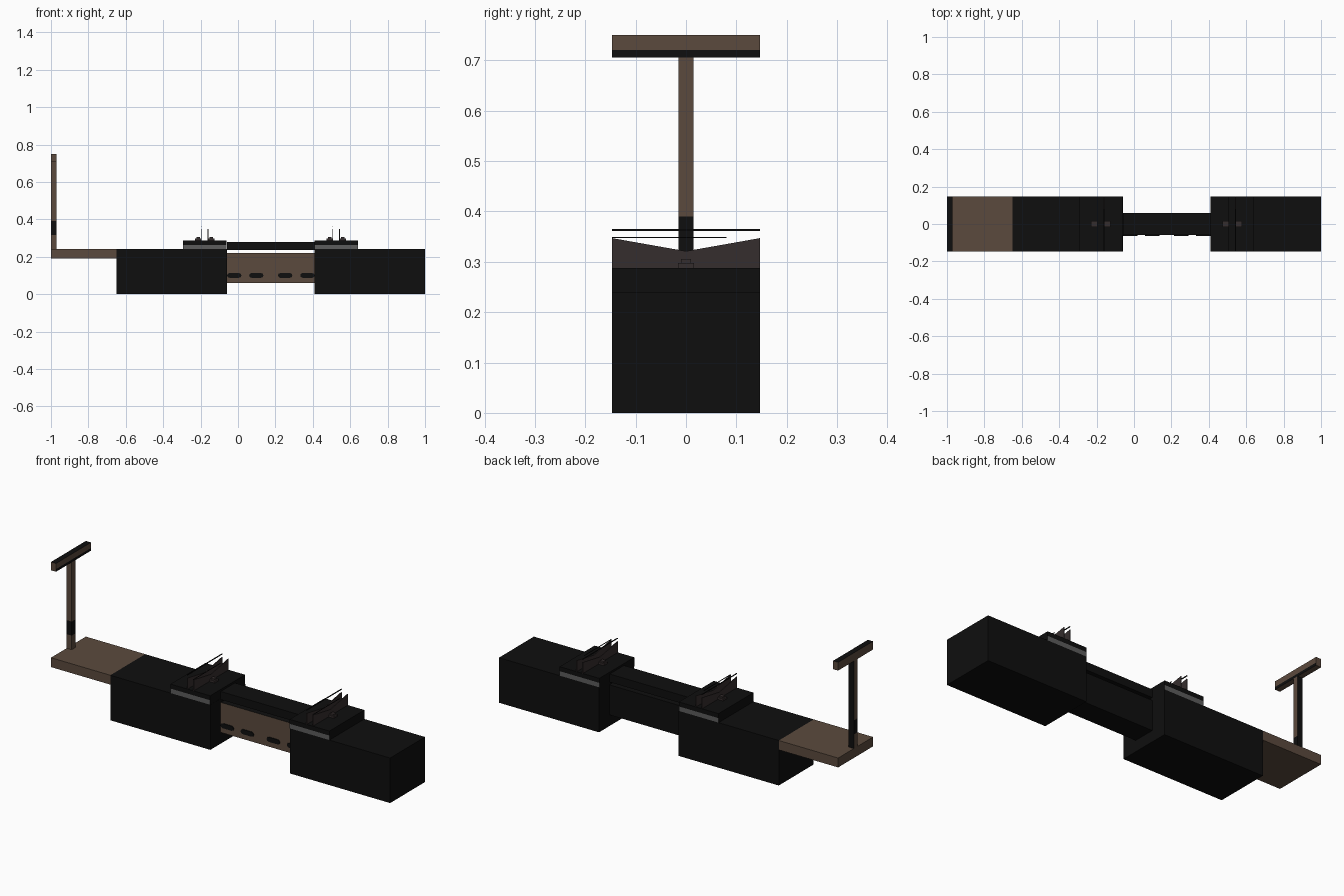
import bpy, bmesh, math

if "Cube" in bpy.data.objects:
    bpy.data.objects.remove(bpy.data.objects["Cube"])


def material(name, rgb):
    m = bpy.data.materials.new(name)
    m.diffuse_color = (*rgb, 1)
    m.use_nodes = True
    m.node_tree.nodes["Principled BSDF"].inputs["Base Color"].default_value = m.diffuse_color
    return m


BLACK = material("matt black", (0.0045, 0.0045, 0.0045))
BROWN = material("dull brown", (0.105, 0.068, 0.047))
GREY = material("mid grey", (0.11, 0.11, 0.11))
DARK = material("dark steel", (0.036, 0.027, 0.027))


def finish(name, bm, mats, rule=None):
    bmesh.ops.recalc_face_normals(bm, faces=bm.faces)
    bm.normal_update()
    me = bpy.data.meshes.new(name)
    for f in bm.faces:
        if rule:
            f.material_index = rule(f.normal, f.calc_center_median())
    bm.to_mesh(me)
    bm.free()
    for m in mats:
        me.materials.append(m)
    ob = bpy.data.objects.new(name, me)
    bpy.context.collection.objects.link(ob)
    return ob


def box(name, x, y, z, mats, rule=None, cuts=()):
    """Box from ranges; cuts are heights where the walls are split for colour."""
    bm = bmesh.new()
    bmesh.ops.create_cube(bm, size=1)
    for v in bm.verts:
        v.co = [r[0] if c < 0 else r[1] for c, r in zip(v.co, (x, y, z))]
    for h in cuts:
        bmesh.ops.bisect_plane(bm, geom=bm.verts[:] + bm.edges[:] + bm.faces[:],
                               plane_co=(0, 0, h), plane_no=(0, 0, 1))
    return finish(name, bm, mats, rule)


def prism(name, pts, axis, a, b, mat):
    """Extrude a 2D profile along x (points are y,z) or y (points are x,z)."""
    bm = bmesh.new()
    put = (lambda p, d: (d, p[0], p[1])) if axis == "x" else (lambda p, d: (p[0], d, p[1]))
    face = bm.faces.new([bm.verts.new(put(p, a)) for p in pts])
    ext = bmesh.ops.extrude_face_region(bm, geom=[face])
    for v in ext["geom"]:
        if isinstance(v, bmesh.types.BMVert):
            v.co["xy".index(axis)] = b
    return finish(name, bm, [mat])


W = 0.147
FULL = (-W, W)

# Two heavy blocks
box("handle_end_block", (-0.65, -0.06), FULL, (0, 0.24), [BLACK])
box("far_end_block", (0.41, 1.0), FULL, (0, 0.24), [BLACK])

# Link between the blocks: front panel is brown, the rest black
box("link_beam", (-0.06, 0.41), (-0.06, 0.06), (0.06, 0.22), [BLACK, BROWN],
    lambda n, c: 1 if n.y < -0.5 else 0)
box("top_rail", (-0.06, 0.41), (-0.06, 0.06), (0.235, 0.278), [BLACK])

# Rounded slots on the link panel
for i, cx in enumerate((-0.02, 0.098, 0.252, 0.371)):
    r, half = 0.0125, 0.026
    pts = []
    for side in (1, -1):
        for k in range(5):
            t = -math.pi / 2 + math.pi * k / 4
            pts.append((cx + side * (half + r * math.cos(t)), 0.1 + side * r * math.sin(t)))
    prism(f"slot_{i + 1}", pts, "y", -0.064, -0.059, BLACK)

# Pads carrying notched cradles
for label, cx in (("left", -0.178), ("right", 0.525)):
    box(f"{label}_pad", (cx - 0.117, cx + 0.117), FULL, (0.24, 0.288), [BLACK, GREY],
        lambda n, c: 1 if abs(n.y) > 0.5 and c.z < 0.264 else 0, cuts=(0.264,))
    for s in (-1, 1):
        px = cx + s * 0.018
        side = "inner" if s > 0 else "outer"
        # V-topped sheet across the pad
        prism(f"{label}_{side}_cradle",
              [(-W, 0.288), (W, 0.288), (W, 0.347), (0, 0.321), (-W, 0.347)],
              "x", px - 0.002, px + 0.002, DARK)
        # small clamp at the middle
        bx = cx + s * 0.035
        box(f"{label}_{side}_clamp", (bx - 0.017, bx + 0.017), (-0.016, 0.016),
            (0.288, 0.298), [DARK])
        box(f"{label}_{side}_clamp_cap", (bx - 0.01, bx + 0.01), (-0.01, 0.01),
            (0.298, 0.306), [DARK])
    # thin strings above the sheets
    box(f"{label}_upper_string", (cx - 0.02, cx - 0.016), FULL, (0.361, 0.365), [BLACK])
    box(f"{label}_lower_string", (cx + 0.016, cx + 0.02), (-W, 0.08), (0.347, 0.349), [BLACK])

# Ledge with the T-shaped handle
box("ledge", (-1.0, -0.65), FULL, (0.19, 0.24), [BROWN])
box("handle_post", (-1.0, -0.97), (-0.015, 0.015), (0.24, 0.706), [BROWN, BLACK],
    lambda n, c: 1 if n.y > 0.5 or 0.315 < c.z < 0.39 else 0, cuts=(0.315, 0.39))
box("handle_grip", (-1.0, -0.97), FULL, (0.706, 0.75), [BROWN, BLACK],
    lambda n, c: 1 if n.z > 0.5 or (n.x > 0.5 and c.z < 0.72) else 0, cuts=(0.72,))
